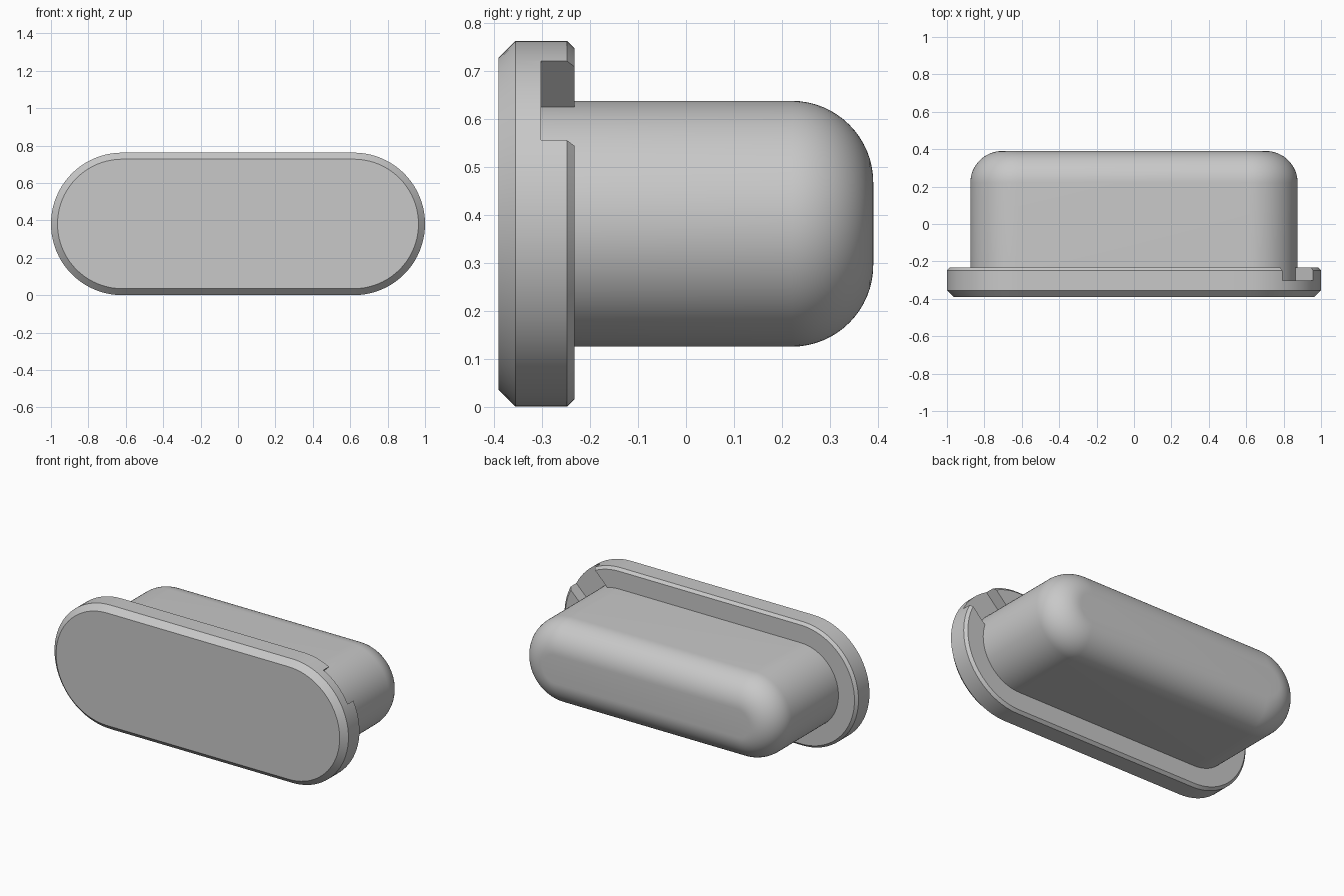
import bpy, bmesh
from math import pi, sin, cos, radians

default = bpy.data.objects.get("Cube")
if default:
    bpy.data.objects.remove(default)

# One plain grey for the whole plug
grey = bpy.data.materials.new("plain grey")
grey.use_nodes = True
colour = (0.58, 0.58, 0.58, 1)
grey.diffuse_color = colour
grey.node_tree.nodes["Principled BSDF"].inputs["Base Color"].default_value = colour

MID_Z = 0.381        # centre height
HALF_RUN = 0.619     # centres of the rounded ends
ARC_STEPS = 40


def stadium_ring(bm, y, radius):
    """Loop of vertices around a slot shape in the xz plane."""
    ring = []
    for side, start in ((1, -pi / 2), (-1, pi / 2)):
        for i in range(ARC_STEPS + 1):
            a = start + pi * i / ARC_STEPS
            ring.append(bm.verts.new((side * HALF_RUN + radius * cos(a), y,
                                      MID_Z + radius * sin(a))))
    return ring


def stadium_solid(name, profile):
    """Closed solid lofted through (y, radius) sections."""
    bm = bmesh.new()
    rings = [stadium_ring(bm, y, r) for y, r in profile]
    for a, b in zip(rings, rings[1:]):
        for i in range(len(a)):
            j = (i + 1) % len(a)
            bm.faces.new((a[i], a[j], b[j], b[i]))
    bm.faces.new(rings[0])
    bm.faces.new(rings[-1])
    bmesh.ops.recalc_face_normals(bm, faces=bm.faces)
    mesh = bpy.data.meshes.new(name)
    bm.to_mesh(mesh)
    bm.free()
    mesh.materials.append(grey)
    obj = bpy.data.objects.new(name, mesh)
    bpy.context.collection.objects.link(obj)
    return obj


def activate(obj):
    bpy.ops.object.select_all(action='DESELECT')
    obj.select_set(True)
    bpy.context.view_layer.objects.active = obj


# Flange with a wide front chamfer and a narrow back chamfer
flange = stadium_solid("flange", [(-0.39, 0.346), (-0.355, 0.381),
                                  (-0.248, 0.381), (-0.232, 0.365)])

# Plug body with a rounded back rim
fillet = 0.17
rim = [(0.39 - fillet + fillet * sin(a), 0.256 - fillet + fillet * cos(a))
       for a in (pi / 2 * i / 16 for i in range(17))]
body = stadium_solid("plug_body", [(-0.32, 0.256)] + rim)

# Diagonal key slot cut in the back of the flange
reach = 0.5
bpy.ops.mesh.primitive_cube_add(size=1)
cutter = bpy.context.object
cutter.name = "slot_cutter"
cutter.hide_render = True
cutter.scale = (reach, 0.2, 0.233)
cutter.rotation_euler = (0, -radians(45), 0)
offset = reach / 2 * cos(pi / 4)
cutter.location = (HALF_RUN + offset, -0.202, MID_Z + offset)
bpy.context.view_layer.update()

activate(flange)
cut = flange.modifiers.new("key_slot", 'BOOLEAN')
cut.operation = 'DIFFERENCE'
cut.solver = 'EXACT'
cut.object = cutter
bpy.ops.object.modifier_apply(modifier=cut.name)
bpy.data.objects.remove(cutter)

for obj in (flange, body):
    activate(obj)
    bpy.ops.object.shade_smooth_by_angle(angle=radians(30))
